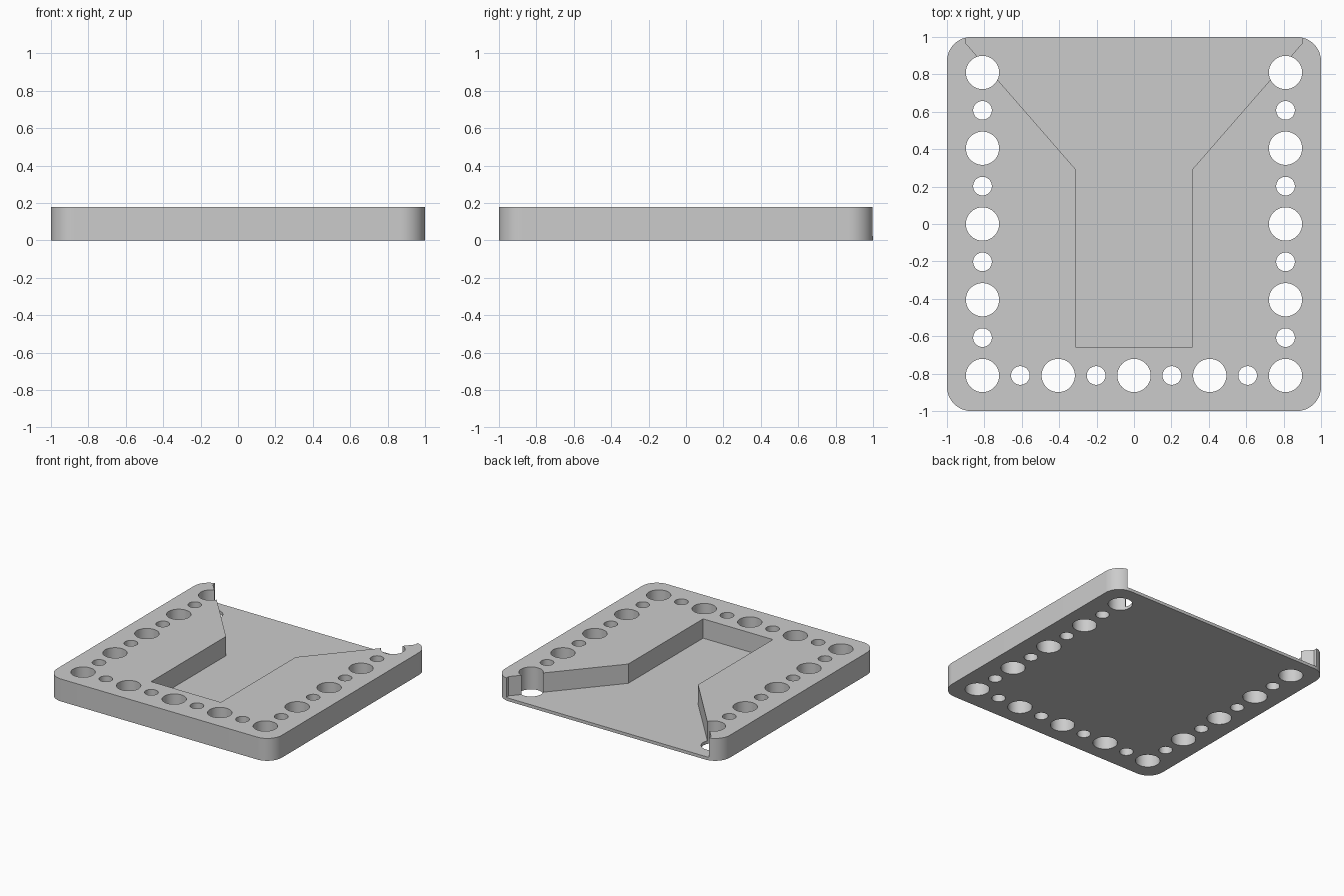
import bpy
import bmesh
from math import cos, sin, pi, radians

cube = bpy.data.objects.get("Cube")
if cube:
    bpy.data.objects.remove(cube, do_unlink=True)

HEIGHT, FLOOR = 0.18, 0.025
CORNER = 0.13
REACH = 0.81            # hole rows, distance from the centre
BIG, SMALL = 0.089, 0.05

grey = bpy.data.materials.new("light grey")
grey.use_nodes = True
colour = (0.6, 0.6, 0.6, 1)
grey.diffuse_color = colour
grey.node_tree.nodes["Principled BSDF"].inputs["Base Color"].default_value = colour


def arc(cx, cy, r, start, sweep, steps):
    return [(cx + r * cos(start + sweep * i / steps),
             cy + r * sin(start + sweep * i / steps)) for i in range(steps + 1)]


def prisms(name, outlines, z0, z1):
    """Extrude counter-clockwise outlines into one object."""
    bm = bmesh.new()
    for outline in outlines:
        low = [bm.verts.new((x, y, z0)) for x, y in outline]
        high = [bm.verts.new((x, y, z1)) for x, y in outline]
        bm.faces.new(low[::-1])
        bm.faces.new(high)
        for i in range(len(low)):
            j = (i + 1) % len(low)
            bm.faces.new((low[i], low[j], high[j], high[i]))
    mesh = bpy.data.meshes.new(name)
    bm.to_mesh(mesh)
    bm.free()
    mesh.materials.append(grey)
    obj = bpy.data.objects.new(name, mesh)
    bpy.context.collection.objects.link(obj)
    return obj


# Rounded square slab
outline = []
for k, (sx, sy) in enumerate([(1, 1), (-1, 1), (-1, -1), (1, -1)]):
    c = 1 - CORNER
    outline += arc(sx * c, sy * c, CORNER, k * pi / 2, pi / 2, 16)
plate = prisms("base_plate", [outline], 0, HEIGHT)

# Funnel pocket, open at the back
side = [(0.31, -0.66), (0.31, 0.29), (0.9, 0.967), (0.9, 1.1)]
pocket = prisms("pocket_cutter", [side + [(-x, y) for x, y in side[::-1]]],
                FLOOR, HEIGHT + 0.1)

# Alternating large and small through holes along three sides
spots = {}
for i in range(9):
    p = -REACH + i * REACH / 4
    r = SMALL if i % 2 else BIG
    for x, y in [(-REACH, p), (REACH, p), (p, -REACH)]:
        spots[(round(x, 4), round(y, 4))] = r
holes = prisms("hole_cutter",
               [arc(x, y, r, 0, 2 * pi, 48)[:-1] for (x, y), r in spots.items()],
               -0.1, HEIGHT + 0.1)

# Cut the plate and discard the cutters
bpy.context.view_layer.objects.active = plate
for cutter in (pocket, holes):
    cutter.hide_render = True
    mod = plate.modifiers.new(cutter.name, "BOOLEAN")
    mod.operation = "DIFFERENCE"
    mod.solver = "EXACT"
    mod.object = cutter
    bpy.ops.object.modifier_apply(modifier=mod.name)
    bpy.data.objects.remove(cutter, do_unlink=True)

bpy.ops.object.select_all(action="DESELECT")
plate.select_set(True)
bpy.ops.object.shade_smooth_by_angle(angle=radians(30))
